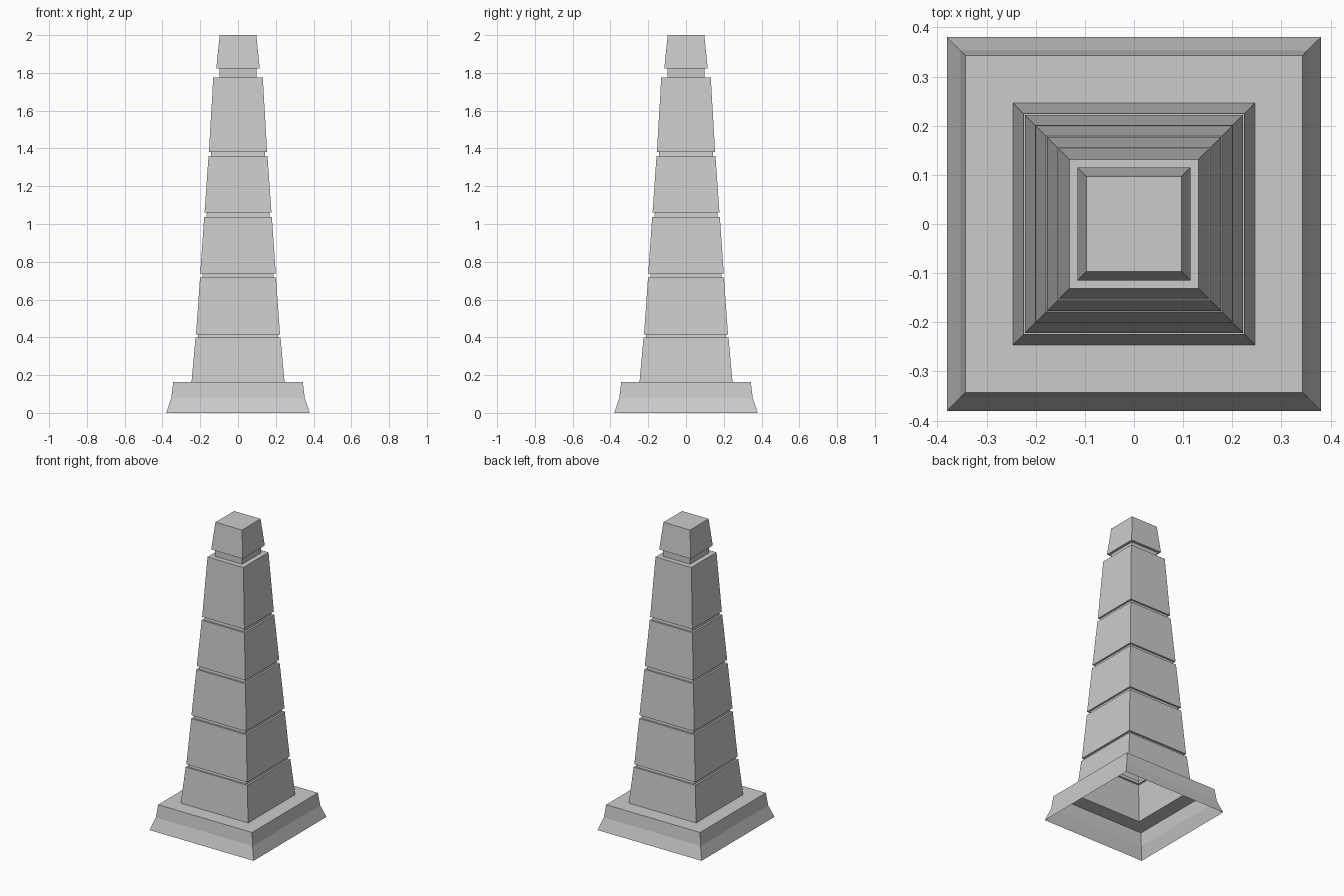
import bpy, bmesh

if "Cube" in bpy.data.objects:
    bpy.data.objects.remove(bpy.data.objects["Cube"])


def square_loft(name, profile, cap=False):
    """Loft square rings through (half_width, z) points, open at the bottom."""
    bm = bmesh.new()
    rings = [[bm.verts.new((sx * h, sy * h, z))
              for sx, sy in ((-1, -1), (1, -1), (1, 1), (-1, 1))]
             for h, z in profile]
    for a, b in zip(rings, rings[1:]):
        for i in range(4):
            j = (i + 1) % 4
            bm.faces.new((a[i], a[j], b[j], b[i]))
    if cap:
        bm.faces.new(rings[-1])
    mesh = bpy.data.meshes.new(name)
    bm.to_mesh(mesh)
    bm.free()
    ob = bpy.data.objects.new(name, mesh)
    bpy.context.collection.objects.link(ob)
    return ob


# Flared hollow plinth with its flat ledge
square_loft("plinth", [(0.38, 0), (0.353, 0.08), (0.343, 0.163), (0.246, 0.163)])

# Tapered shaft courses: bottom z, bottom half width, top z, top half width
courses = [(0.163, 0.246, 0.398, 0.225),
           (0.416, 0.222, 0.716, 0.201),
           (0.738, 0.200, 1.038, 0.179),
           (1.060, 0.177, 1.360, 0.156),
           (1.382, 0.154, 1.775, 0.131)]
INSET = 0.012
shaft = []
for k, (z0, h0, z1, h1) in enumerate(courses):
    if k:
        shaft.append((h0 - INSET, z0))   # groove top
    shaft += [(h0, z0), (h1, z1)]
    if k < len(courses) - 1:
        shaft.append((h1 - INSET, z1))   # groove bottom
shaft.append((0.098, 1.775))             # shoulder
square_loft("shaft", shaft)

# Neck and capstone
square_loft("capstone", [(0.098, 1.775), (0.098, 1.822), (0.115, 1.822), (0.097, 2.0)], cap=True)
